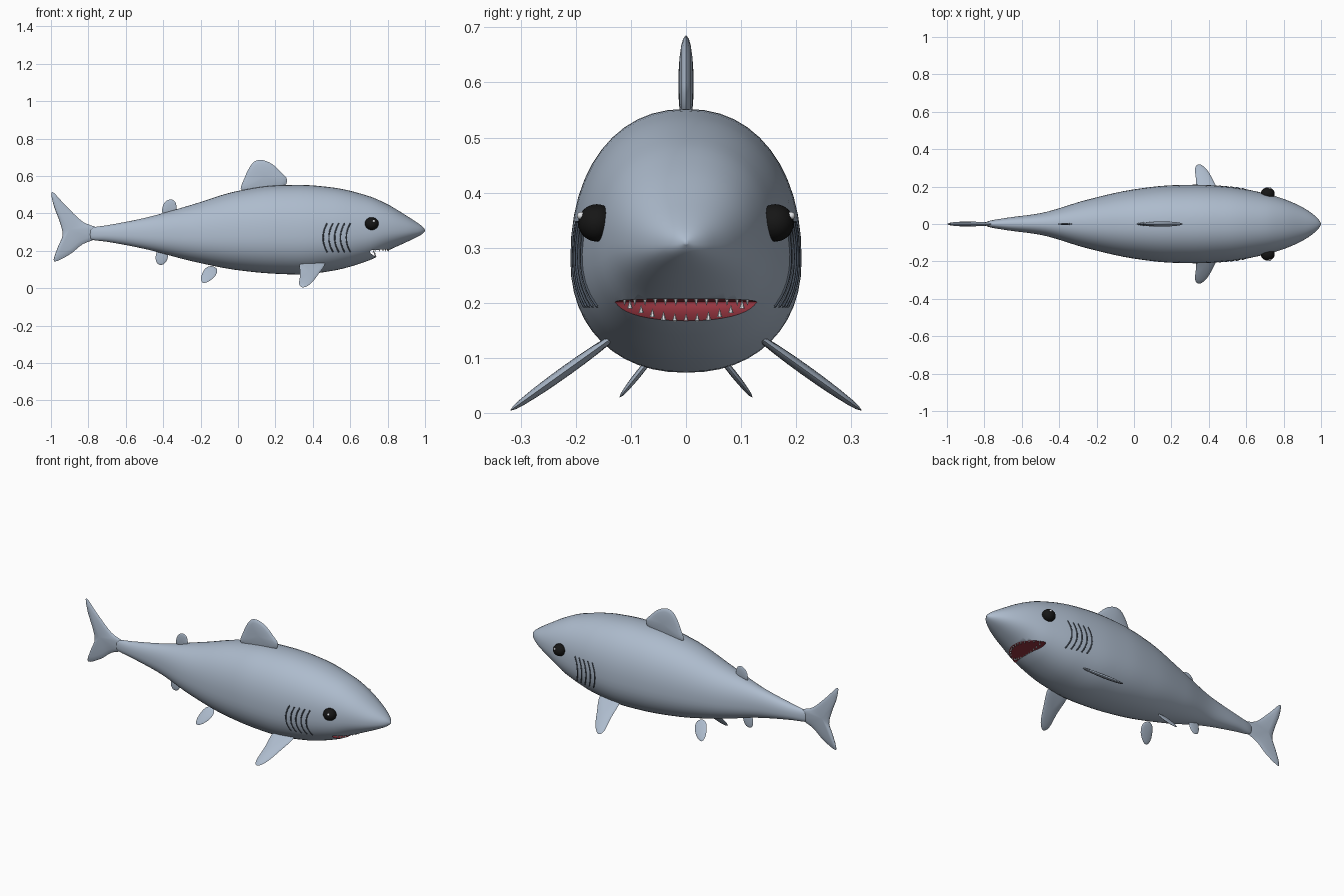
import bpy
import bmesh
import math
from mathutils import Vector

default_cube = bpy.data.objects.get("Cube")
if default_cube:
    bpy.data.objects.remove(default_cube, do_unlink=True)


def make_material(name, color):
    material = bpy.data.materials.new(name)
    material.use_nodes = True
    material.diffuse_color = (*color, 1)
    material.node_tree.nodes["Principled BSDF"].inputs["Base Color"].default_value = (*color, 1)
    return material


skin = make_material("blue grey skin", (0.42, 0.50, 0.61))
mouth_red = make_material("mouth red", (0.30, 0.035, 0.05))
eye_black = make_material("eye black", (0.008, 0.008, 0.008))
gill_dark = make_material("gill dark grey", (0.07, 0.09, 0.12))
white = make_material("tooth white", (0.80, 0.82, 0.85))


def add_mesh(name, bm, *materials):
    bmesh.ops.recalc_face_normals(bm, faces=bm.faces)
    mesh = bpy.data.meshes.new(name)
    bm.to_mesh(mesh)
    bm.free()
    for material in materials:
        mesh.materials.append(material)
    obj = bpy.data.objects.new(name, mesh)
    bpy.context.collection.objects.link(obj)
    return obj


def smooth(obj, angle=50):
    bpy.ops.object.select_all(action="DESELECT")
    obj.select_set(True)
    bpy.context.view_layer.objects.active = obj
    bpy.ops.object.shade_smooth_by_angle(angle=math.radians(angle))


def bridge(bm, ring_a, ring_b):
    count = len(ring_a)
    for i in range(count):
        j = (i + 1) % count
        bm.faces.new((ring_a[i], ring_a[j], ring_b[j], ring_b[i]))


# Body stations: position along x, top, bottom, half width
STATIONS = [
    (-0.795, 0.305, 0.28, 0.004), (-0.785, 0.322, 0.26, 0.013),
    (-0.7, 0.336, 0.248, 0.03), (-0.5, 0.375, 0.21, 0.058),
    (-0.25, 0.445, 0.145, 0.13), (0, 0.52, 0.096, 0.185),
    (0.2, 0.549, 0.077, 0.207), (0.33, 0.552, 0.073, 0.21),
    (0.5, 0.539, 0.092, 0.2), (0.7, 0.492, 0.148, 0.164),
    (0.8, 0.448, 0.2, 0.134), (0.9, 0.388, 0.246, 0.09),
    (0.97, 0.342, 0.28, 0.042), (0.99, 0.325, 0.294, 0.02),
    (1, 0.312, 0.306, 0.003),
]
ROUNDNESS = 2.2


def section(x):
    """Top, bottom and half width of the body, without overshoot."""
    def slope(i, k):
        steps = []
        for a in (i - 1, i):
            if 0 <= a < len(STATIONS) - 1:
                p, q = STATIONS[a], STATIONS[a + 1]
                steps.append((q[k] - p[k]) / (q[0] - p[0]))
        if len(steps) == 1:
            return steps[0]
        product = steps[0] * steps[1]
        return 2 * product / sum(steps) if product > 0 else 0

    i = 0
    while i < len(STATIONS) - 2 and x > STATIONS[i + 1][0]:
        i += 1
    p, q = STATIONS[i], STATIONS[i + 1]
    width = q[0] - p[0]
    t = (x - p[0]) / width
    blend = t * t * (3 - 2 * t)
    return [p[k] + (q[k] - p[k]) * blend
            + width * t * (1 - t) * ((1 - t) * slope(i, k) - t * slope(i + 1, k))
            for k in (1, 2, 3)]


def half_width(x, z):
    top, bottom, half = section(x)
    middle = bottom + 0.43 * (top - bottom)
    t = (z - middle) / (top - middle if z > middle else middle - bottom)
    return half * max(0, 1 - abs(t) ** ROUNDNESS) ** (1 / ROUNDNESS)


def power(value):
    return math.copysign(abs(value) ** (2 / ROUNDNESS), value)


# Body
RINGS, SIDES = 72, 48
bm = bmesh.new()
rings = []
for r in range(RINGS + 1):
    x = STATIONS[0][0] + (1 - STATIONS[0][0]) * (1 - math.cos(math.pi * r / RINGS)) / 2
    top, bottom, half = section(x)
    middle = bottom + 0.43 * (top - bottom)
    ring = []
    for s in range(SIDES):
        angle = math.tau * s / SIDES
        rise = power(math.sin(angle))
        z = middle + rise * (top - middle if rise > 0 else middle - bottom)
        ring.append(bm.verts.new((x, half * power(math.cos(angle)), z)))
    rings.append(ring)
for ring_a, ring_b in zip(rings, rings[1:]):
    bridge(bm, ring_a, ring_b)
bm.faces.new(rings[0])
bm.faces.new(rings[-1])
body = add_mesh("body", bm, skin, mouth_red)

# Mouth cavity: a flat-topped bowl cut out of the body
bm = bmesh.new()
bmesh.ops.create_uvsphere(bm, u_segments=40, v_segments=20, radius=1)
for v in bm.verts:
    height = 0.006 if v.co.z > 0 else 0.036
    v.co = (0.785 + 0.13 * v.co.x, 0.16 * v.co.y, 0.201 + height * v.co.z)
for face in bm.faces:
    face.material_index = 1
cutter = add_mesh("mouth_cutter", bm, skin, mouth_red)
cutter.hide_render = True
cut = body.modifiers.new("mouth", "BOOLEAN")
cut.operation = "DIFFERENCE"
cut.solver = "EXACT"
cut.object = cutter
bpy.context.view_layer.objects.active = body
bpy.ops.object.modifier_apply(modifier=cut.name)
bpy.data.objects.remove(cutter, do_unlink=True)
smooth(body, 40)


# Teeth along both lips
def lip_x(y, z):
    low, high = 0.64, 0.88
    for _ in range(24):
        mid = (low + high) / 2
        if half_width(mid, z) > abs(y):
            low = mid
        else:
            high = mid
    return low


def add_teeth(name, count, reach, direction):
    bm = bmesh.new()
    for i in range(count):
        y = reach * (2 * i / (count - 1) - 1)
        z = 0.207 if direction < 0 else 0.168 + 0.025 * (y / reach) ** 2
        cone = bmesh.ops.create_cone(bm, cap_ends=True, segments=6,
                                     radius1=0.005, radius2=0, depth=0.016)
        for v in cone["verts"]:
            v.co.z *= direction
            v.co += Vector((lip_x(y, z) - 0.009, y * 0.97, z + direction * 0.005))
    add_mesh(name, bm, white)


add_teeth("upper_teeth", 13, 0.115, -1)
add_teeth("lower_teeth", 11, 0.105, 1)


# Fins: a cushioned outline in x and z, leaning outwards when splayed
def add_fin(name, outline, thickness, root=None, lean=0, side=1):
    points = [Vector(p) for p in outline]
    count = len(points)
    curve = []
    for i in range(count):
        a, b, c, d = (points[(i + k) % count] for k in (-1, 0, 1, 2))
        for t in (0, 0.25, 0.5, 0.75):
            curve.append(b + 0.5 * t * (c - a + t * (2 * a - 5 * b + 4 * c - d
                                        + t * (3 * (b - c) + d - a))))
    centre = sum(points, Vector((0, 0))) / count
    normal = Vector((0, 1, lean)).normalized()

    def place(p, offset):
        y, z = (root[0] + lean * (root[1] - p.y), p.y) if root else (0, p.y)
        co = Vector((p.x, y, z)) + normal * offset
        co.y *= side
        return bm.verts.new(co)

    bm = bmesh.new()
    rim = [place(p, 0) for p in curve]
    for face_side in (1, -1):
        previous = rim
        for scale in (0.92, 0.78, 0.55, 0.25):
            offset = face_side * thickness * math.sqrt(1 - scale ** 2)
            ring = [place(centre + (p - centre) * scale, offset) for p in curve]
            bridge(bm, previous, ring)
            previous = ring
        hub = place(centre, face_side * thickness)
        for i in range(len(previous)):
            bm.faces.new((previous[i], previous[(i + 1) % len(previous)], hub))
    smooth(add_mesh(name, bm, skin), 80)


add_fin("dorsal_fin", [(0.02, 0.52), (0.035, 0.59), (0.075, 0.665), (0.12, 0.686),
                       (0.18, 0.665), (0.235, 0.615), (0.262, 0.58), (0.24, 0.54),
                       (0.13, 0.51)], 0.014)
add_fin("rear_dorsal_fin", [(-0.4, 0.4), (-0.403, 0.435), (-0.385, 0.465), (-0.355, 0.474),
                            (-0.333, 0.455), (-0.335, 0.41)], 0.005)
add_fin("anal_fin", [(-0.43, 0.2), (-0.44, 0.155), (-0.425, 0.127), (-0.395, 0.13),
                     (-0.375, 0.165), (-0.38, 0.21)], 0.005)
add_fin("tail_fin", [(-0.75, 0.32), (-0.83, 0.355), (-0.92, 0.44), (-0.993, 0.515),
                     (-0.988, 0.45), (-0.955, 0.36), (-0.938, 0.285), (-0.965, 0.215),
                     (-0.983, 0.143), (-0.9, 0.18), (-0.83, 0.235), (-0.75, 0.27)], 0.013)
PECTORAL = [(0.335, 0.14), (0.332, 0.07), (0.327, 0.02), (0.35, 0.004), (0.39, 0.025),
            (0.43, 0.075), (0.465, 0.135), (0.4, 0.15)]
PELVIC = [(-0.175, 0.105), (-0.197, 0.06), (-0.19, 0.03), (-0.16, 0.034),
          (-0.122, 0.065), (-0.112, 0.1), (-0.14, 0.118)]

for side, label in ((1, "left"), (-1, "right")):
    add_fin("pectoral_fin_" + label, PECTORAL, 0.01, (0.15, 0.125), 1.4, side)
    add_fin("pelvic_fin_" + label, PELVIC, 0.006, (0.075, 0.085), 0.8, side)

    # Eye with a small glint
    for name, material, centre, size in (
            ("eye_", eye_black, (0.715, 0.162, 0.345), (0.037, 0.034, 0.034)),
            ("eye_glint_", white, (0.726, 0.191, 0.358), (0.007, 0.007, 0.007))):
        bm = bmesh.new()
        bmesh.ops.create_uvsphere(bm, u_segments=20, v_segments=12, radius=1)
        for v in bm.verts:
            v.co = [c + s * k for c, s, k in zip(centre, size, v.co)]
            v.co.y *= side
        smooth(add_mesh(name + label, bm, material), 80)

    # Gill slits following the flank
    gills = bpy.data.curves.new("gills_" + label, "CURVE")
    gills.dimensions = "3D"
    gills.bevel_depth = 0.0035
    gills.bevel_resolution = 1
    gills.materials.append(gill_dark)
    for g in range(5):
        line = gills.splines.new("POLY")
        line.points.add(10)
        for i, point in enumerate(line.points):
            t = i / 5 - 1
            x = 0.455 + 0.031 * g + 0.022 * t * t
            z = 0.27 + 0.077 * t
            point.co = (x, side * half_width(x, z), z, 1)
    bpy.context.collection.objects.link(bpy.data.objects.new("gills_" + label, gills))
